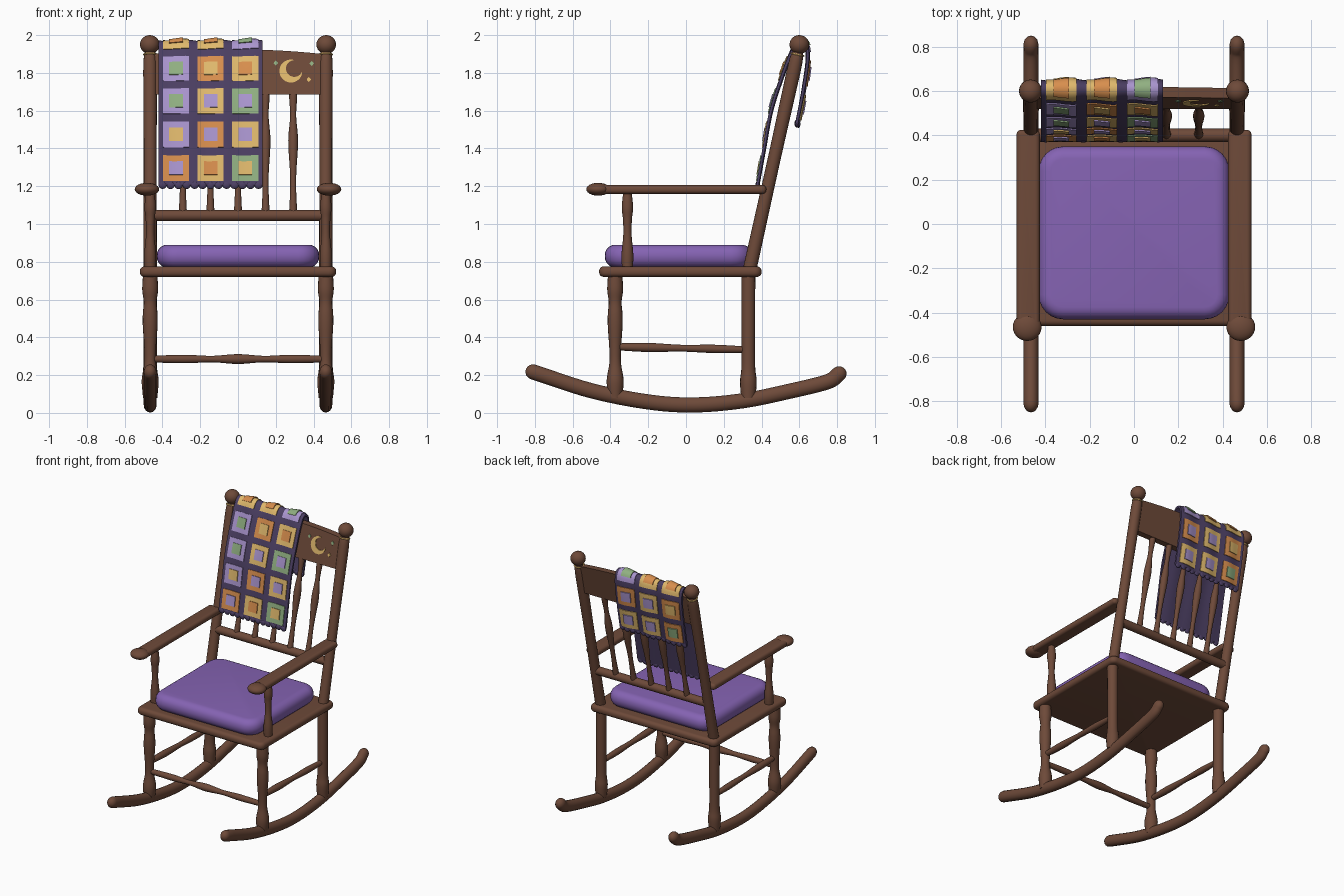
import bpy, bmesh, math
from mathutils import Vector as V

if "Cube" in bpy.data.objects:
    bpy.data.objects.remove(bpy.data.objects["Cube"])


def material(name, r, g, b):
    m = bpy.data.materials.new(name)
    m.diffuse_color = (r, g, b, 1)
    m.use_nodes = True
    m.node_tree.nodes["Principled BSDF"].inputs["Base Color"].default_value = m.diffuse_color
    return m


WOOD = material("brown wood", 0.155, 0.068, 0.041)
CUSHION = material("purple cushion", 0.235, 0.125, 0.45)
DARK = material("dark plum", 0.072, 0.05, 0.125)
Y = material("yellow", 0.74, 0.48, 0.15)
O = material("orange", 0.68, 0.27, 0.075)
G = material("sage green", 0.28, 0.43, 0.22)
L = material("lavender", 0.40, 0.30, 0.62)


def finish(name, bm, mat, angle=40):
    bmesh.ops.recalc_face_normals(bm, faces=bm.faces)
    me = bpy.data.meshes.new(name)
    bm.to_mesh(me)
    bm.free()
    ob = bpy.data.objects.new(name, me)
    bpy.context.collection.objects.link(ob)
    me.materials.append(mat)
    bpy.ops.object.select_all(action='DESELECT')
    ob.select_set(True)
    bpy.context.view_layer.objects.active = ob
    bpy.ops.object.shade_smooth_by_angle(angle=math.radians(angle))
    return ob


def spline(pts, k=6):
    """Catmull-Rom through points of any dimension."""
    pts = [V(p) for p in pts]
    ext = [2 * pts[0] - pts[1]] + pts + [2 * pts[-1] - pts[-2]]
    out = []
    for i in range(len(pts) - 1):
        a, b, c, d = ext[i:i + 4]
        for j in range(k):
            t = j / k
            out.append(0.5 * (2 * b + (c - a) * t + (2 * a - 5 * b + 4 * c - d) * t * t
                              + (3 * b - a - 3 * c + d) * t ** 3))
    return out + [pts[-1]]


def sweep(name, rings, mat, squash=1.0, n=16, dome=False):
    """Tube through rings given as (x, y, z, radius)."""
    P = [V(r[:3]) for r in rings]
    R = [r[3] for r in rings]
    T = [(P[min(i + 1, len(P) - 1)] - P[max(i - 1, 0)]).normalized() for i in range(len(P))]
    if dome:
        cap = [(math.sin(a), math.cos(a)) for a in (0.4, 0.8, 1.15, 1.4)]
        head = [(P[0] - T[0] * R[0] * s, R[0] * c, T[0]) for s, c in reversed(cap)]
        tail = [(P[-1] + T[-1] * R[-1] * s, R[-1] * c, T[-1]) for s, c in cap]
        allr = head + list(zip(P, R, T)) + tail
    else:
        allr = list(zip(P, R, T))
    bm = bmesh.new()
    loops = []
    for p, r, t in allr:
        u = V((0, 1, 0)) if abs(t.x) > 0.7 else V((1, 0, 0))
        v = t.cross(u).normalized()
        loops.append([bm.verts.new(p + u * r * squash * math.cos(2 * math.pi * k / n)
                                   + v * r * math.sin(2 * math.pi * k / n)) for k in range(n)])
    for a, b in zip(loops, loops[1:]):
        for k in range(n):
            bm.faces.new((a[k], a[(k + 1) % n], b[(k + 1) % n], b[k]))
    bm.faces.new(loops[0])
    bm.faces.new(loops[-1])
    return finish(name, bm, mat)


def turned(name, a, b, prof, mat=WOOD):
    """Lathe-turned stick from a to b, prof = (fraction, radius)."""
    a, b = V(a), V(b)
    return sweep(name, spline([(*a.lerp(b, t), r) for t, r in prof]), mat)


def ball(name, c, size, mat=WOOD, seg=24):
    bm = bmesh.new()
    bmesh.ops.create_uvsphere(bm, u_segments=seg, v_segments=seg // 2, radius=1)
    for v in bm.verts:
        v.co = V([v.co[i] * size[i] + c[i] for i in range(3)])
    return finish(name, bm, mat)


def box(name, lo, hi, mat, corner, edge):
    """Box with rounded vertical corners, then rounded rims."""
    bm = bmesh.new()
    bmesh.ops.create_cube(bm, size=1)
    for v in bm.verts:
        v.co = V([lo[i] + (v.co[i] + 0.5) * (hi[i] - lo[i]) for i in range(3)])
    up = [e for e in bm.edges if abs(e.verts[0].co.z - e.verts[1].co.z) > 1e-4]
    bmesh.ops.bevel(bm, geom=up, offset=corner, segments=6, profile=0.5, affect='EDGES')
    rim = [e for e in bm.edges if abs(e.verts[0].co.z - e.verts[1].co.z) < 1e-4]
    bmesh.ops.bevel(bm, geom=rim, offset=edge, segments=5, profile=0.5, affect='EDGES')
    return finish(name, bm, mat)


def lean(z):
    return 0.335 + 0.2217 * (z - 0.75)


# Seat and cushion
box("seat", (-0.52, -0.46, 0.72), (0.52, 0.40, 0.775), WOOD, 0.04, 0.024)
box("seat_cushion", (-0.43, -0.43, 0.77), (0.43, 0.35, 0.89), CUSHION, 0.11, 0.055)

# Mirrored side parts
for s, side in ((-1, "left"), (1, "right")):
    x = 0.465 * s
    sweep(side + "_rocker", spline([(x, y, z, 0.04) for y, z in (
        (-0.81, 0.217), (-0.5, 0.117), (-0.2, 0.058), (0.04, 0.042), (0.3, 0.064),
        (0.55, 0.115), (0.75, 0.165), (0.81, 0.207))]), WOOD, 0.85, dome=True)
    turned(side + "_front_leg", (x, -0.375, 0.08), (x, -0.375, 0.73),
           [(0, .036), (.14, .045), (.28, .031), (.4, .031), (.58, .039), (.68, .039),
            (.78, .034), (.88, .042), (1, .038)])
    turned(side + "_back_leg", (x, 0.33, 0.08), (x, 0.33, 0.75),
           [(0, .038), (.13, .044), (.26, .036), (.6, .036), (1, .037)])
    turned(side + "_side_stretcher", (x, -0.375, 0.35), (x, 0.33, 0.335),
           [(0, .018), (.25, .024), (.5, .018), (.75, .022), (1, .016)])
    turned(side + "_back_post", (x, lean(0.74), 0.74), (x, lean(1.91), 1.91),
           [(0, .036), (.5, .034), (.8, .036), (.95, .036), (1, .028)])
    turned(side + "_post_ring", (x, lean(1.893), 1.893), (x, lean(1.901), 1.901),
           [(0, .036), (.5, .038), (1, .036)], Y)
    ball(side + "_post_finial", (0.467 * s, 0.60, 1.95), (0.052, 0.052, 0.05))
    xs = sorted((0.425 * s, 0.53 * s))
    box(side + "_armrest", (xs[0], -0.47, 1.16), (xs[1], 0.425, 1.206), WOOD, 0.022, 0.02)
    ball(side + "_armrest_knob", (0.482 * s, -0.465, 1.184), (0.065, 0.063, 0.034))
    turned(side + "_arm_support", (x, -0.31, 0.76), (x, -0.31, 1.17),
           [(0, .029), (.2, .031), (.45, .022), (.65, .024), (.8, .03), (1, .022)])

# Cross rails
turned("front_stretcher", (-0.46, -0.375, 0.285), (0.46, -0.375, 0.285),
       [(0, .018), (.2, .022), (.35, .017), (.5, .026), (.65, .017), (.8, .022), (1, .018)])
sweep("lower_back_rail", [(-0.46, lean(1.045), 1.045, .03), (0.46, lean(1.045), 1.045, .03)], WOOD)

# Back spindles
for i in range(5):
    x = -0.292 + 0.146 * i
    turned("back_spindle", (x, lean(1.05), 1.05), (x, lean(1.7), 1.7),
           [(0, .022), (.2, .016), (.35, .017), (.6, .026), (.8, .016), (.95, .021), (1, .02)])

# Arched crest board
bm = bmesh.new()
loops = []
for i in range(21):
    x = -0.455 + 0.91 * i / 20
    zt = 1.924 - 0.12 * x * x
    loops.append([bm.verts.new((x, lean(z) + d, z)) for z, d in (
        (1.685, -.023), (zt, -.023), (zt, .023), (1.685, .023))])
for a, b in zip(loops, loops[1:]):
    for k in range(4):
        bm.faces.new((a[k], a[(k + 1) % 4], b[(k + 1) % 4], b[k]))
bm.faces.new(loops[0])
bm.faces.new(loops[-1])
finish("crest_board", bm, WOOD, 30)


# Moon and stars on the crest
def plate(name, strips, mat):
    bm = bmesh.new()
    for quad in strips:
        vs = [bm.verts.new((x, lean(z) - 0.028, z)) for x, z in quad]
        bm.faces.new(vs)
    bmesh.ops.remove_doubles(bm, verts=bm.verts, dist=1e-5)
    r = bmesh.ops.extrude_face_region(bm, geom=bm.faces[:])
    for v in r["geom"]:
        if isinstance(v, bmesh.types.BMVert):
            v.co.y += 0.007
    finish(name, bm, mat)


def arc(cx, cz, r, a0, a1, n=20):
    return [(cx + r * math.cos(math.radians(a0 + (a1 - a0) * i / n)),
             cz + r * math.sin(math.radians(a0 + (a1 - a0) * i / n))) for i in range(n + 1)]


outer = arc(0.28, 1.81, 0.061, 80, 350)
inner = arc(0.298, 1.823, 0.044, 95, 335)
plate("crescent_moon", [(outer[i], outer[i + 1], inner[i + 1], inner[i]) for i in range(20)], Y)
for x, z, m in ((0.2, 1.852, G), (0.39, 1.85, G), (0.375, 1.765, Y)):
    plate("crest_star", [((x - .012, z), (x, z - .014), (x + .012, z), (x, z + .014))], m)

# Quilt: path over the crest resampled by arc length
path = spline([(0.380, 1.205, 0), (0.415, 1.4, 0), (0.452, 1.6, 0), (0.513, 1.79, 0),
               (0.562, 1.915, 0), (0.598, 1.963, 0), (0.635, 1.95, 0), (0.645, 1.87, 0),
               (0.622, 1.7, 0), (0.59, 1.53, 0)], 10)
cum = [0]
for a, b in zip(path, path[1:]):
    cum.append(cum[-1] + (b - a).length)
LEN = cum[-1]
X0, W = -0.42, 0.55


def at(s):
    i = max(k for k in range(len(cum) - 1) if cum[k] <= max(s, 0) + 1e-9)
    return path[i].lerp(path[i + 1], (s - cum[i]) / (cum[i + 1] - cum[i]))


def cloth(u, s, off):
    """Point at fraction u across, arc length s along, lifted by off."""
    p, t = at(s), (at(min(s + .01, LEN)) - at(max(s - .01, 0))).normalized()
    d = off + 0.006 * math.cos(u * 6 * math.pi + s * 2) * (0.4 + 0.6 * s / LEN)
    return V((X0 + W * u, p.x - t.y * d, p.y + t.x * d))


def sheet(name, u0, u1, s0, s1, nu, ns, off, thick, mat):
    bm = bmesh.new()
    grids = [[[bm.verts.new(cloth(u0 + (u1 - u0) * i / nu, s0 + (s1 - s0) * j / ns, o))
               for i in range(nu + 1)] for j in range(ns + 1)] for o in (off, off + thick)]
    for g in grids:
        for j in range(ns):
            for i in range(nu):
                bm.faces.new((g[j][i], g[j][i + 1], g[j + 1][i + 1], g[j + 1][i]))
    a, b = [g[0] + [r[-1] for r in g[1:]] + g[-1][-2::-1] + [r[0] for r in g[-2:0:-1]] for g in grids]
    for k in range(len(a)):
        n = (k + 1) % len(a)
        bm.faces.new((a[k], a[n], b[n], b[k]))
    return finish(name, bm, mat)


sheet("quilt", 0, 1, 0, LEN, 36, 80, -0.007, 0.014, DARK)

# Patches, bottom front row first, over the top and down the back
rows = [((O, L), (Y, O), (G, Y)), ((L, Y), (O, L), (Y, L)), ((L, G), (Y, L), (G, L)),
        ((L, G), (O, Y), (Y, O)), ((Y, O), (Y, O), (L, G)),
        ((O, Y), (Y, L), (O, L)), ((O, G), (Y, L), (Y, L))]
row_h = LEN / 7
for r, row in enumerate(rows):
    for c, (big, small) in enumerate(row):
        u, s = (c + 0.5) / 3, (r + 0.5) * row_h
        for name, h, off, m in (("quilt_patch", 0.069, 0.006, big),
                                ("quilt_patch_centre", 0.036, 0.012, small)):
            sheet(name, u - h / W, u + h / W, s - h, s + h, 8, 8, off, 0.006, m)

# Scalloped hems
for s, nm in ((0, "front_hem_scallop"), (LEN, "back_hem_scallop")):
    for i in range(13):
        ball(nm, cloth((i + 0.5) / 13, s, 0), (0.022, 0.01, 0.02), DARK, 12)
